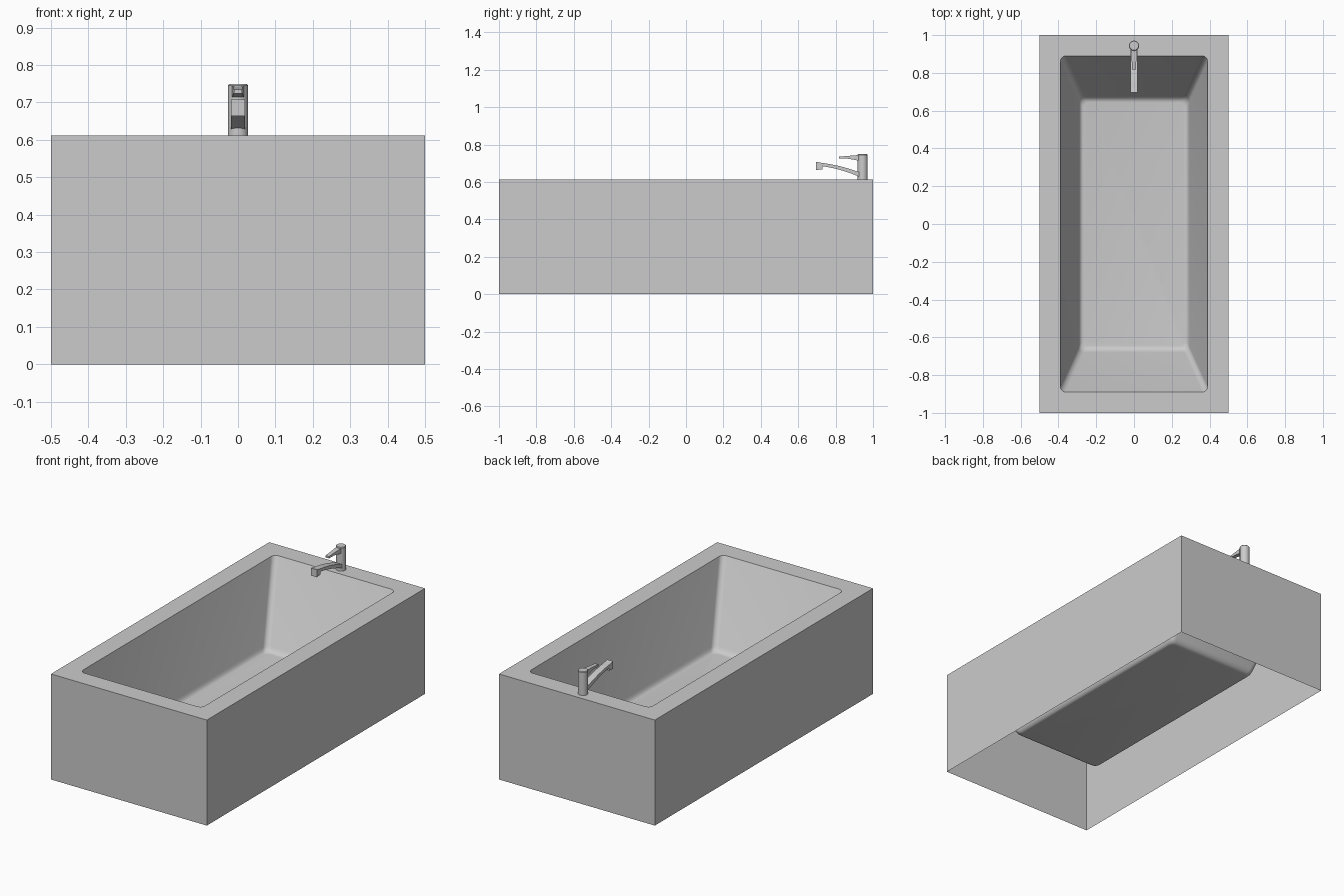
import bpy, bmesh
from math import sin, cos, pi, radians

if "Cube" in bpy.data.objects:
    bpy.data.objects.remove(bpy.data.objects["Cube"])

grey = bpy.data.materials.new("light_grey")
grey.use_nodes = True
grey.diffuse_color = (0.6, 0.6, 0.6, 1)
grey.node_tree.nodes["Principled BSDF"].inputs["Base Color"].default_value = grey.diffuse_color


def finish(name, bm, angle=35):
    """Turn a bmesh into a smooth-shaded object that keeps its sharp edges."""
    mesh = bpy.data.meshes.new(name)
    bm.to_mesh(mesh)
    bm.free()
    mesh.materials.append(grey)
    obj = bpy.data.objects.new(name, mesh)
    bpy.context.collection.objects.link(obj)
    bpy.ops.object.select_all(action='DESELECT')
    obj.select_set(True)
    bpy.context.view_layer.objects.active = obj
    bpy.ops.object.shade_smooth_by_angle(angle=radians(angle))
    return obj


def ring(bm, hx, hy, r, z, steps=6):
    """Rounded rectangle of vertices, counter-clockwise."""
    verts = []
    for k, (sx, sy) in enumerate([(1, 1), (-1, 1), (-1, -1), (1, -1)]):
        for i in range(steps + 1):
            a = (k + i / steps) * pi / 2
            verts.append(bm.verts.new((sx * (hx - r) + r * cos(a), sy * (hy - r) + r * sin(a), z)))
    return verts


def bridge(bm, a, b):
    n = len(a)
    for i in range(n):
        j = (i + 1) % n
        bm.faces.new((a[i], a[j], b[j], b[i]))


# Tub: open-bottomed outer walls, flat rim and sloping basin in one shell
RIM, FLOOR = 0.612, 0.165
bm = bmesh.new()
rings = [ring(bm, 0.5, 1, 0, 0), ring(bm, 0.5, 1, 0, RIM), ring(bm, 0.39, 0.89, 0.03, RIM)]
fillet = 0.03
for i in range(6):
    # soft bend from sloping wall to floor
    t = i / 5
    up = fillet * (1 - t) ** 2
    inward = 0.02 * t * t
    rings.append(ring(bm, 0.287 + 0.235 * up - inward, 0.665 + 0.515 * up - inward, 0.03, FLOOR + up))
for a, b in zip(rings, rings[1:]):
    bridge(bm, a, b)
bm.faces.new(rings[-1])
bmesh.ops.remove_doubles(bm, verts=bm.verts, dist=1e-5)
finish("bathtub", bm)

# Tap body: upright cylinder with a slightly raised cap
TAP_Y = 0.944
bm = bmesh.new()
loops = []
for r, z in [(0.027, RIM), (0.027, 0.745), (0.024, 0.749)]:
    loops.append([bm.verts.new((r * cos(i * pi / 12), TAP_Y + r * sin(i * pi / 12), z)) for i in range(24)])
for a, b in zip(loops, loops[1:]):
    bridge(bm, a, b)
bm.faces.new(loops[-1])
finish("tap_body", bm)


def strip(name, sections):
    """Solid made of (y, low z, high z, half width) cross-sections."""
    bm = bmesh.new()
    loops = [[bm.verts.new((x, y, z)) for x, z in [(-w, lo), (w, lo), (w, hi), (-w, hi)]]
             for y, lo, hi, w in sections]
    for a, b in zip(loops, loops[1:]):
        bridge(bm, a, b)
    bm.faces.new(loops[0])
    bm.faces.new(loops[-1])
    bmesh.ops.recalc_face_normals(bm, faces=bm.faces)
    return finish(name, bm)


# Spout: arched arm rising from the body to a down-turned outlet
arm = [(0.695, 0.664, 0.708, 0.019), (0.730, 0.667, 0.701, 0.019)]
for i in range(7):
    t = i / 6
    y = 0.731 + 0.2 * t
    arm.append((y, 0.684 - 0.03 * t - 0.028 * t * t, 0.701 - 0.025 * t - 0.026 * t * t, 0.019))
strip("spout", arm)

# Lever: flat handle that thins and narrows toward its tip
strip("lever", [(0.818, 0.724, 0.735, 0.011), (0.865, 0.724, 0.739, 0.012),
                (0.90, 0.718, 0.742, 0.014), (0.935, 0.712, 0.744, 0.017)])
